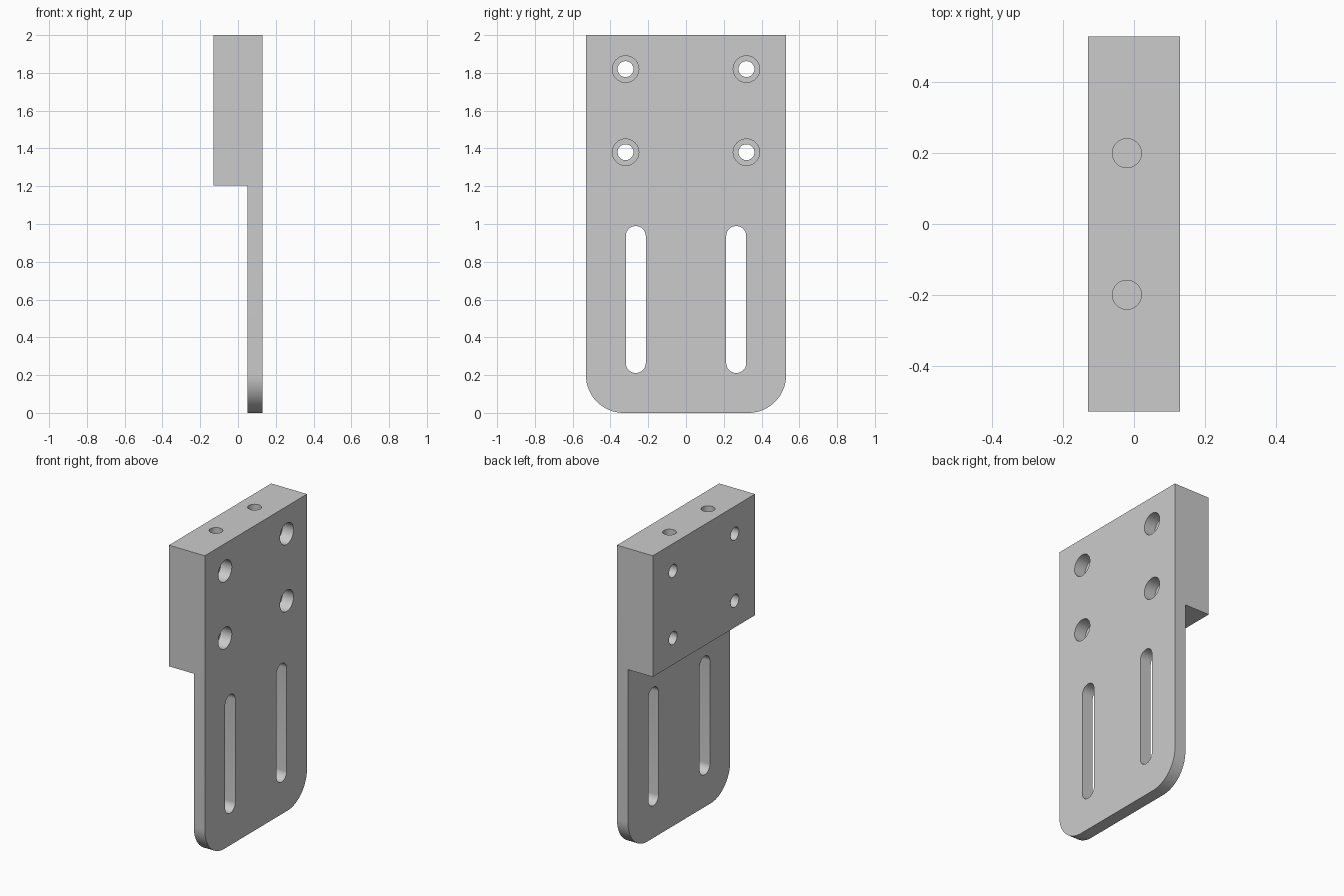
import bpy
import bmesh
from math import pi, radians
from mathutils import Matrix, Vector

if "Cube" in bpy.data.objects:
    bpy.data.objects.remove(bpy.data.objects["Cube"])

BACK, STEP, FACE = -0.13, 0.05, 0.13     # x of block back, plate back, plate face
HALF_WIDTH, HEIGHT, LEDGE = 0.53, 2.0, 1.205
SEGMENTS = 64

grey = bpy.data.materials.new("machined grey")
grey.use_nodes = True
colour = (0.6, 0.6, 0.6, 1)
grey.diffuse_color = colour
grey.node_tree.nodes["Principled BSDF"].inputs["Base Color"].default_value = colour


def add_object(name, bm):
    bmesh.ops.recalc_face_normals(bm, faces=bm.faces)
    mesh = bpy.data.meshes.new(name)
    bm.to_mesh(mesh)
    bm.free()
    mesh.materials.append(grey)
    obj = bpy.data.objects.new(name, mesh)
    bpy.context.collection.objects.link(obj)
    return obj


def bracket_body():
    """Stepped side profile extruded across the width, lower corners rounded."""
    profile = [(STEP, 0), (FACE, 0), (FACE, HEIGHT),
               (BACK, HEIGHT), (BACK, LEDGE), (STEP, LEDGE)]
    bm = bmesh.new()
    face = bm.faces.new([bm.verts.new((x, -HALF_WIDTH, z)) for x, z in profile])
    side = bmesh.ops.extrude_face_region(bm, geom=[face])
    moved = [g for g in side["geom"] if isinstance(g, bmesh.types.BMVert)]
    bmesh.ops.translate(bm, verts=moved, vec=(0, 2 * HALF_WIDTH, 0))
    corners = [e for e in bm.edges
               if all(v.co.z < 0.01 for v in e.verts)
               and abs(e.verts[0].co.y - e.verts[1].co.y) < 0.01]
    bmesh.ops.bevel(bm, geom=corners, offset=0.2, segments=20,
                    profile=0.5, affect='EDGES')
    return add_object("mounting_bracket", bm)


def drill(body, radius, start, end, stretch=0.0):
    """Cut a round hole from start to end; stretch lengthens it into a slot."""
    start, end = Vector(start), Vector(end)
    axis = end - start
    bm = bmesh.new()
    bmesh.ops.create_cone(bm, cap_ends=True, segments=SEGMENTS, radius1=radius,
                          radius2=radius, depth=axis.length,
                          matrix=Matrix.Rotation(pi / SEGMENTS, 4, 'Z'))
    turn = Vector((0, 0, 1)).rotation_difference(axis).to_matrix().to_4x4()
    bm.transform(turn)
    for v in bm.verts:
        if stretch:
            v.co.z += stretch if v.co.z > 0 else -stretch
        v.co += (start + end) / 2
    cutter = add_object("hole_cutter", bm)
    cutter.hide_render = True
    mod = body.modifiers.new("hole", 'BOOLEAN')
    mod.operation = 'DIFFERENCE'
    mod.solver = 'EXACT'
    mod.object = cutter
    return cutter


body = bracket_body()
cutters = []
for s in (-1, 1):
    # Counterbored screw holes through the thick block
    for z in (1.38, 1.82):
        y = s * 0.32
        cutters.append(drill(body, 0.07, (STEP, y, z), (FACE + 0.1, y, z)))
        cutters.append(drill(body, 0.042, (BACK - 0.1, y, z), (FACE + 0.1, y, z)))
    # Long adjustment slots through the thin plate
    y = s * 0.266
    cutters.append(drill(body, 0.053, (STEP - 0.1, y, 0.6), (FACE + 0.1, y, 0.6),
                         stretch=0.336))
    # Blind holes in the top edge
    y = s * 0.2
    cutters.append(drill(body, 0.041, (-0.02, y, HEIGHT - 0.4), (-0.02, y, HEIGHT + 0.1)))

# Bake the cuts and remove the cutters
bpy.context.view_layer.update()
evaluated = body.evaluated_get(bpy.context.evaluated_depsgraph_get())
finished = bpy.data.meshes.new_from_object(evaluated)
body.modifiers.clear()
body.data = finished
finished.materials.clear()
finished.materials.append(grey)
for polygon in finished.polygons:
    polygon.material_index = 0
    polygon.use_smooth = True
finished.set_sharp_from_angle(angle=radians(30))
for cutter in cutters:
    bpy.data.objects.remove(cutter)
